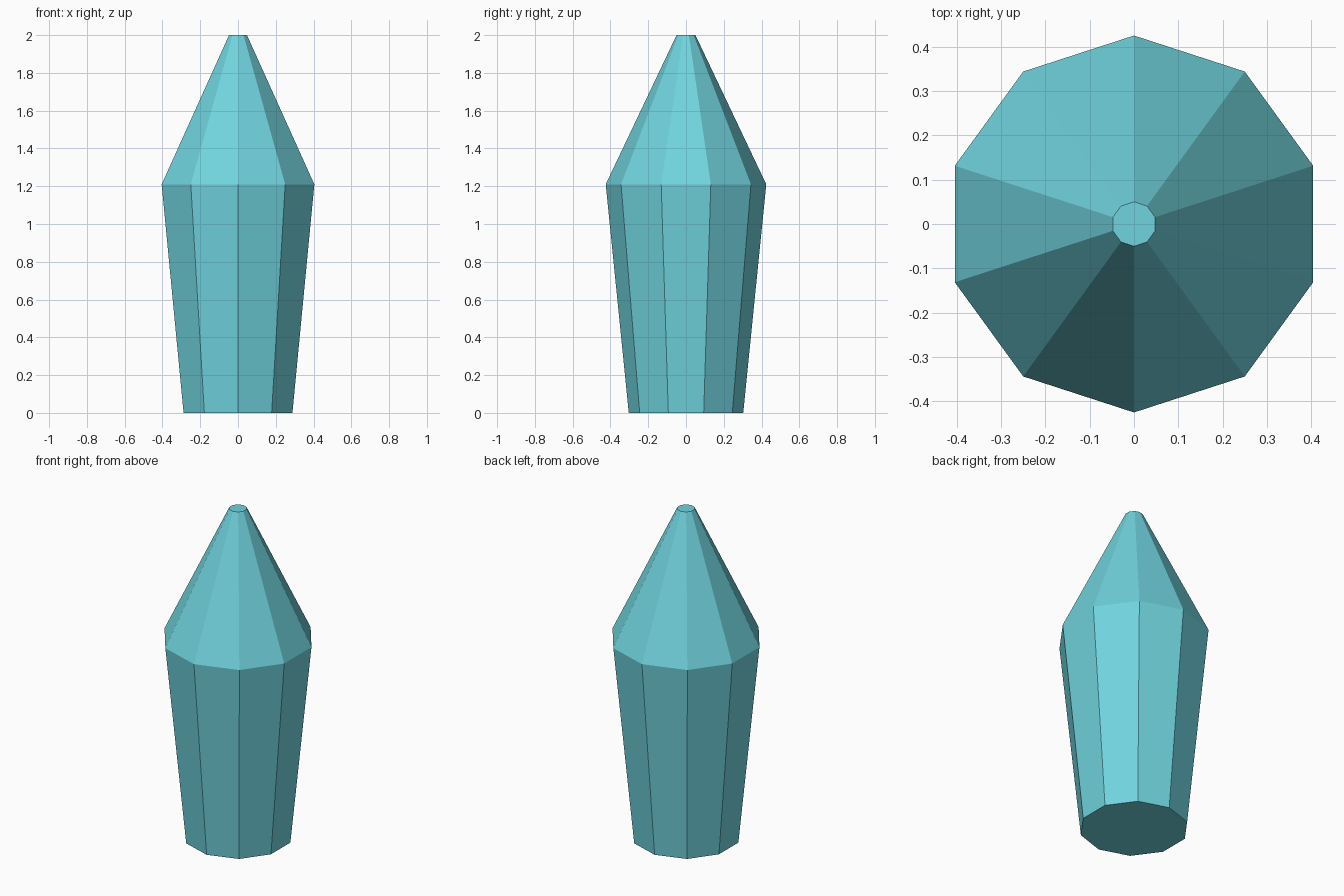
import bpy, bmesh, math

if "Cube" in bpy.data.objects:
    bpy.data.objects.remove(bpy.data.objects["Cube"])

SIDES = 10
# (radius, height) of each ring, bottom to top
PROFILE = [(0.303, 0.0), (0.425, 1.21), (0.05, 2.0)]

mat = bpy.data.materials.new("crystal turquoise")
mat.diffuse_color = (0.163, 0.656, 0.73, 1.0)
mat.use_nodes = True
mat.node_tree.nodes["Principled BSDF"].inputs["Base Color"].default_value = mat.diffuse_color

# Faceted crystal: stacked rings with a vertex on the y axis
bm = bmesh.new()
rings = []
for r, z in PROFILE:
    angles = [math.pi / 2 + 2 * math.pi * i / SIDES for i in range(SIDES)]
    rings.append([bm.verts.new((r * math.cos(a), r * math.sin(a), z)) for a in angles])

# Side facets
for low, high in zip(rings, rings[1:]):
    for i in range(SIDES):
        j = (i + 1) % SIDES
        bm.faces.new((low[i], low[j], high[j], high[i]))

# Flat base and blunt tip
bm.faces.new(rings[0][::-1])
bm.faces.new(rings[-1])
bmesh.ops.recalc_face_normals(bm, faces=bm.faces)

mesh = bpy.data.meshes.new("crystal")
bm.to_mesh(mesh)
bm.free()
mesh.materials.append(mat)
bpy.context.collection.objects.link(bpy.data.objects.new("crystal", mesh))
